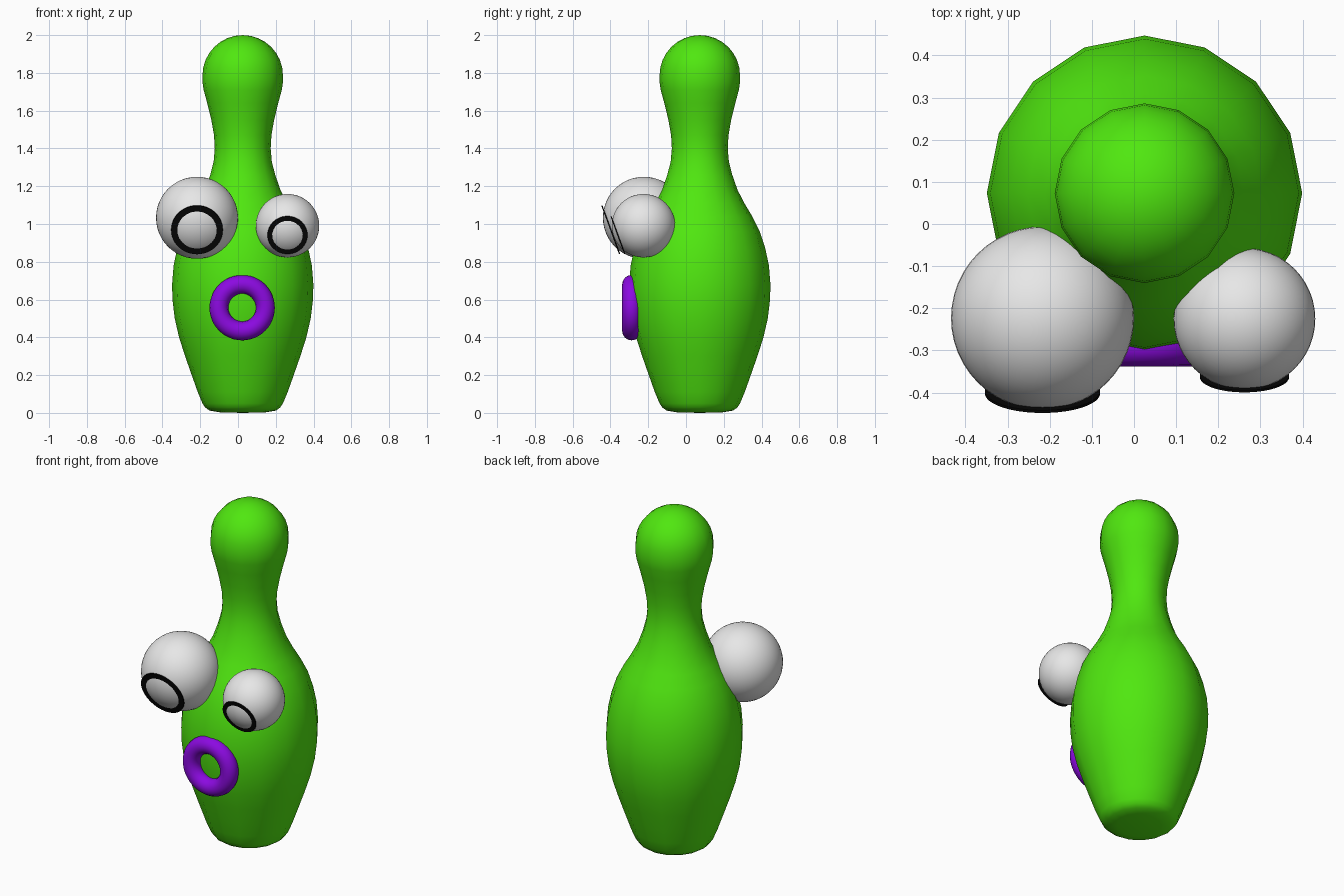
import bpy, bmesh, math
from mathutils import Matrix, Vector

cube = bpy.data.objects.get("Cube")
if cube:
    bpy.data.objects.remove(cube, do_unlink=True)


def material(name, rgb):
    m = bpy.data.materials.new(name)
    m.use_nodes = True
    m.diffuse_color = (*rgb, 1)
    m.node_tree.nodes["Principled BSDF"].inputs["Base Color"].default_value = (*rgb, 1)
    return m


green = material("bright_green", (0.08, 0.8, 0.005))
white = material("eye_white", (0.8, 0.8, 0.8))
black = material("black", (0.002, 0.002, 0.002))
purple = material("purple", (0.26, 0.003, 0.75))


def finish(obj, name, mat, angle=60):
    obj.name = name
    obj.data.materials.append(mat)
    bpy.ops.object.select_all(action='DESELECT')
    obj.select_set(True)
    bpy.context.view_layer.objects.active = obj
    bpy.ops.object.shade_smooth_by_angle(angle=math.radians(angle))
    return obj


def lathe(name, profile, sides, location, mat):
    """Spin a (radius, height) profile around the z axis."""
    bm = bmesh.new()
    verts = [bm.verts.new((r, 0, z)) for r, z in profile]
    edges = [bm.edges.new(pair) for pair in zip(verts, verts[1:])]
    bmesh.ops.spin(bm, geom=verts + edges, cent=(0, 0, 0), axis=(0, 0, 1),
                   angle=math.tau, steps=sides, use_duplicate=False)
    bmesh.ops.remove_doubles(bm, verts=bm.verts, dist=0.0005)
    bmesh.ops.recalc_face_normals(bm, faces=bm.faces)
    mesh = bpy.data.meshes.new(name)
    bm.to_mesh(mesh)
    bm.free()
    obj = bpy.data.objects.new(name, mesh)
    bpy.context.collection.objects.link(obj)
    obj.location = location
    return finish(obj, name, mat)


# Pin body: rounded foot, belly, neck and domed head
profile = [(0, 0), (0.12, 0.003), (0.175, 0.012), (0.198, 0.028), (0.213, 0.05),
           (0.238, 0.11), (0.27, 0.2), (0.305, 0.3), (0.337, 0.4), (0.36, 0.5),
           (0.372, 0.6), (0.374, 0.68), (0.366, 0.78), (0.347, 0.87),
           (0.318, 0.96), (0.278, 1.04), (0.236, 1.11), (0.2, 1.18),
           (0.172, 1.26), (0.154, 1.33), (0.148, 1.4), (0.152, 1.47),
           (0.166, 1.55), (0.188, 1.64), (0.207, 1.71), (0.213, 1.75)]
dome = [math.pi / 2 * i / 8 for i in range(9)]
profile += [(0.213 * math.cos(a), 1.787 + 0.213 * math.sin(a)) for a in dome]
lathe("pin_body", profile, 16, (0.025, 0.073, 0), green)

# Ring mouth
bpy.ops.mesh.primitive_torus_add(
    major_radius=0.123, minor_radius=0.05, major_segments=48, minor_segments=16,
    location=(0.022, -0.288, 0.557), rotation=(math.pi / 2, 0, 0))
finish(bpy.context.object, "mouth_ring", purple, 180)

# Eyes: each ball bulges through a thin disc that looks slightly down
gaze_tilt = math.radians(20)
gaze = Vector((0, -math.cos(gaze_tilt), -math.sin(gaze_tilt)))
for side, centre, radius in (("right", (-0.217, -0.223, 1.033), 0.217),
                             ("left", (0.262, -0.225, 0.991), 0.168)):
    bpy.ops.mesh.primitive_uv_sphere_add(segments=48, ring_count=24,
                                         radius=radius, location=centre)
    finish(bpy.context.object, side + "_eyeball", white, 180)
    bpy.ops.mesh.primitive_cylinder_add(
        vertices=48, radius=radius * 0.63, depth=radius * 0.03,
        location=Vector(centre) + gaze * radius * 0.86,
        rotation=gaze.to_track_quat('Z', 'Y').to_euler())
    finish(bpy.context.object, side + "_eye_ring", black, 40)
